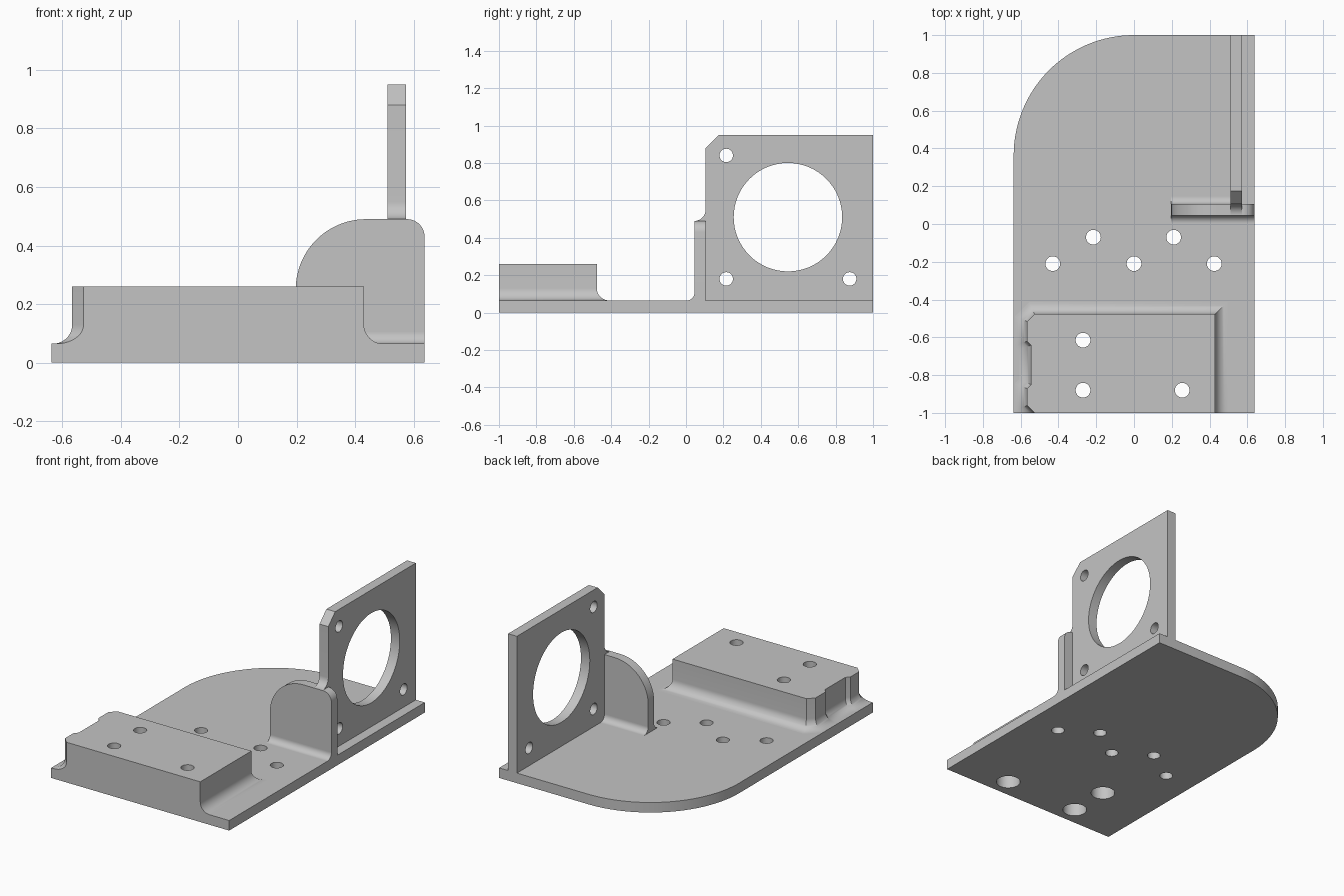
import bpy, bmesh
from math import cos, sin, pi, radians
from mathutils import Vector
from mathutils.geometry import intersect_line_line_2d, intersect_line_line

cube = bpy.data.objects.get("Cube")
if cube:
    bpy.data.objects.remove(cube, do_unlink=True)

grey = bpy.data.materials.new("plain grey")
grey.use_nodes = True
colour = (0.55, 0.55, 0.55, 1)
grey.diffuse_color = colour
grey.node_tree.nodes["Principled BSDF"].inputs["Base Color"].default_value = colour

# Axis along which a 2D profile is extruded
PLACE = {"x": lambda u, v, w: (w, u, v),
         "y": lambda u, v, w: (u, w, v),
         "z": lambda u, v, w: (u, v, w)}


def arc(cu, cv, r, start, end, n=16):
    angles = [radians(start + (end - start) * i / n) for i in range(n + 1)]
    return [(cu + r * cos(a), cv + r * sin(a)) for a in angles]


def loft(name, rings):
    """Closed solid through matching rings of points."""
    bm = bmesh.new()
    loops = [[bm.verts.new(p) for p in ring] for ring in rings]
    n = len(loops[0])
    for a, b in zip(loops, loops[1:]):
        for i in range(n):
            j = (i + 1) % n
            bm.faces.new((a[i], a[j], b[j], b[i]))
    bm.faces.new(loops[0])
    bm.faces.new(loops[-1])
    bmesh.ops.remove_doubles(bm, verts=bm.verts[:], dist=0.00001)
    bmesh.ops.recalc_face_normals(bm, faces=bm.faces[:])
    mesh = bpy.data.meshes.new(name)
    bm.to_mesh(mesh)
    bm.free()
    mesh.materials.append(grey)
    obj = bpy.data.objects.new(name, mesh)
    bpy.context.collection.objects.link(obj)
    return obj


def prism(name, profile, axis, lo, hi):
    place = PLACE[axis]
    return loft(name, [[place(u, v, w) for u, v in profile] for w in (lo, hi)])


def select(obj):
    bpy.ops.object.select_all(action="DESELECT")
    obj.select_set(True)
    bpy.context.view_layer.objects.active = obj


def drill(obj, centres, r, axis, lo, hi, n=32):
    for u, v in centres:
        cutter = prism("cutter", arc(u, v, r, 0, 360 - 360 / n, n - 1), axis, lo, hi)
        cutter.hide_render = True
        mod = obj.modifiers.new("hole", "BOOLEAN")
        mod.operation = "DIFFERENCE"
        mod.solver = "EXACT"
        mod.object = cutter
        select(obj)
        bpy.ops.object.modifier_apply(modifier=mod.name)
        bpy.data.objects.remove(cutter, do_unlink=True)


def offset(outline, distances):
    """Move each edge of a counter-clockwise outline outwards, mitring corners."""
    pts = [Vector(p) for p in outline]
    n = len(pts)
    lines = []
    for i in range(n):
        d = (pts[(i + 1) % n] - pts[i]).normalized()
        out = Vector((d.y, -d.x)) * distances[i]
        lines.append((pts[i] + out, d))
    result = []
    for i in range(n):
        (p, d), (q, e) = lines[i - 1], lines[i]
        t = (q - p).cross(e) / d.cross(e)
        result.append(p + d * t)
    return result


W, T = 0.637, 0.065   # half width and floor thickness
BLOCK_TOP = 0.26
GUSSET_FRONT, GUSSET_BACK, GUSSET_TOP = 0.045, 0.105, 0.49
PLATE_LO, PLATE_HI = 0.51, 0.573

# Floor plate with one large rounded corner
base = prism("base_plate", [(-W, -1), (W, -1), (W, 1)] + arc(0, 0.363, 0.637, 90, 180, 32),
             "z", 0, T)
base_holes = [(-0.215, -0.07), (0.21, -0.07), (-0.43, -0.21), (0, -0.21), (0.425, -0.21)]
block_holes = [(-0.27, -0.615), (-0.27, -0.88), (0.255, -0.88)]
drill(base, base_holes, 0.039, "z", -0.1, 0.2)
drill(base, block_holes, 0.072, "z", -0.1, 0.2)

# Raised block: chamfered corners, side notch and a fillet down to the floor
outline = [(-0.527, -1), (0.43, -1), (0.43, -0.477), (-0.527, -0.477), (-0.566, -0.516),
           (-0.566, -0.62), (-0.545, -0.641), (-0.545, -0.85), (-0.566, -0.871),
           (-0.566, -0.961)]
R = 0.065
rings = []
for i in range(11):
    a = pi / 2 * i / 10
    spread = [0] + [R * (1 - sin(a))] * (len(outline) - 1)   # front stays flush
    z = T + R * (1 - cos(a))
    rings.append([(p.x, p.y, z) for p in offset(outline, spread)])
rings.append([(x, y, BLOCK_TOP) for x, y in outline])
block = loft("raised_block", rings)
drill(block, block_holes, 0.072, "z", -0.1, 0.13)
drill(block, block_holes, 0.039, "z", 0.1, 0.4)

# Rounded gusset standing across the floor
gusset = prism("gusset", [(0.197, T), (W, T)]
               + arc(W - 0.06, GUSSET_TOP - 0.06, 0.06, 0, 90)
               + arc(0.437, GUSSET_TOP - 0.24, 0.24, 90, 180, 24),
               "y", GUSSET_FRONT, GUSSET_BACK)

# Fillets along the foot of the gusset
r = 0.04
front_fillet = prism("front_fillet", [(GUSSET_FRONT, T)]
                     + arc(GUSSET_FRONT - r, T + r, r, 0, -90), "x", 0.197, W)
back_fillet = prism("back_fillet", [(GUSSET_BACK, T)]
                    + arc(GUSSET_BACK + r, T + r, r, 180, 270), "x", 0.197, PLATE_LO)

# Upright mounting plate, blended onto the top of the gusset
plate = prism("mounting_plate", [(GUSSET_BACK, T), (1, T), (1, 0.95), (0.175, 0.95),
                                 (GUSSET_BACK, 0.88)]
              + arc(GUSSET_FRONT, GUSSET_TOP + 0.06, 0.06, 0, -90)
              + [(GUSSET_BACK, GUSSET_TOP)],
              "x", PLATE_LO, PLATE_HI)
drill(plate, [(0.545, 0.51)], 0.29, "x", 0.4, 0.7, 64)
drill(plate, [(0.215, 0.84), (0.215, 0.18), (0.875, 0.18)], 0.036, "x", 0.4, 0.7)

# Smooth curved walls, keep edges sharp
for obj in (base, block, gusset, front_fillet, back_fillet, plate):
    select(obj)
    bpy.ops.object.shade_smooth_by_angle(angle=radians(30))
